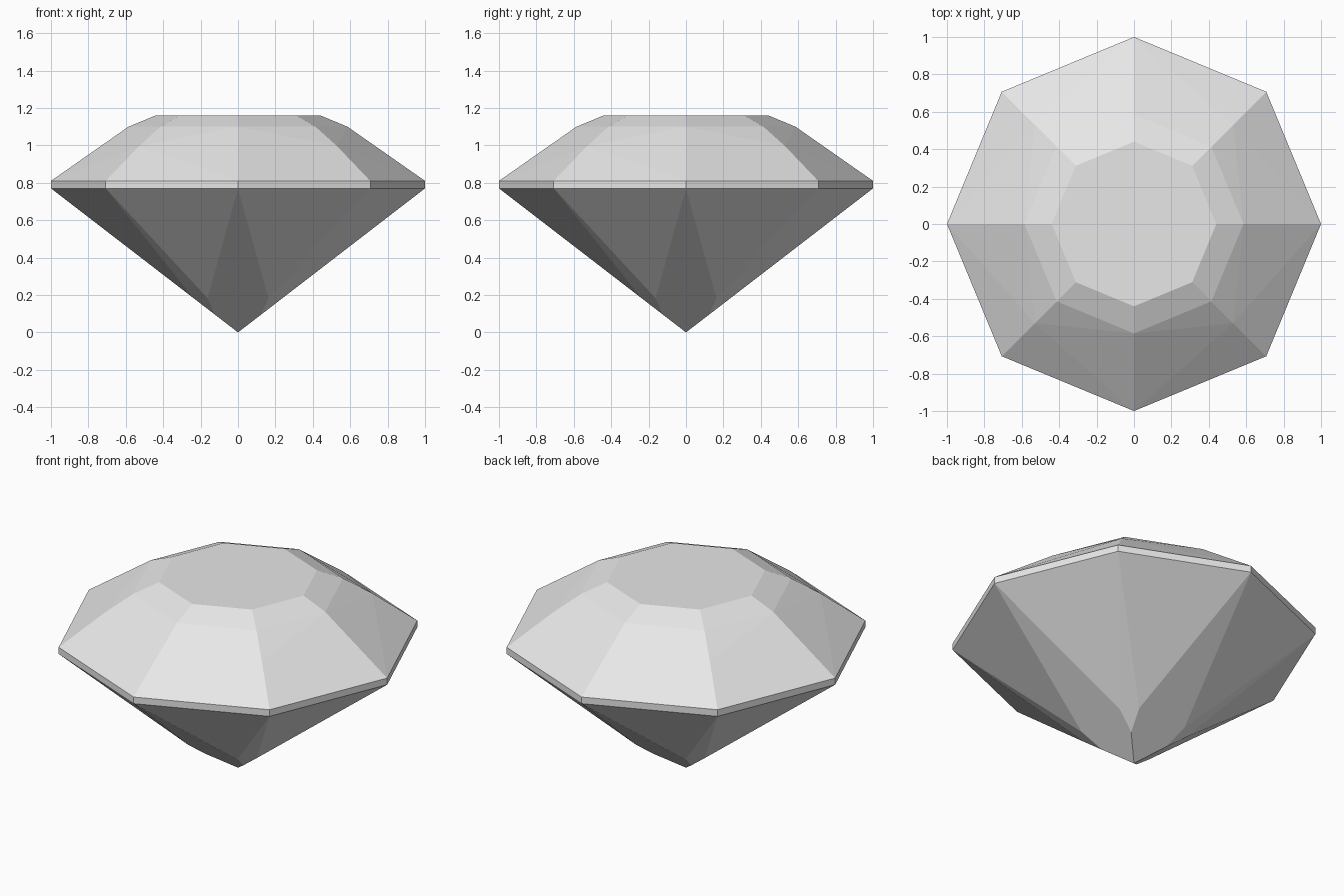
import bpy
import bmesh
from math import cos, sin, pi, radians

cube = bpy.data.objects.get("Cube")
if cube:
    bpy.data.objects.remove(cube, do_unlink=True)

# Stone colour
stone = bpy.data.materials.new("pale_grey_stone")
stone.use_nodes = True
GREY = (0.8, 0.8, 0.8, 1.0)
stone.diffuse_color = GREY
stone.node_tree.nodes["Principled BSDF"].inputs["Base Color"].default_value = GREY


def ring(radius, z, count=8, start=0.0):
    """Evenly spaced points on a circle."""
    step = 2 * pi / count
    return [(radius * cos(start + i * step), radius * sin(start + i * step), z)
            for i in range(count)]


BELT_LOW, BELT_HIGH = 0.77, 0.81

# Crown: table, bezel ring, and slightly raised diagonal corners
points = ring(0.44, 1.16) + ring(0.585, 1.10)
points += ring(0.75, 0.995, 4, pi / 4)

# Girdle: thin octagonal belt
points += ring(1.0, BELT_HIGH) + ring(1.0, BELT_LOW)

# Pavilion: tip, diagonal ridge ends, and the lower corners of the large facets
points.append((0, 0, 0))
points += ring(0.177, 0.125 * BELT_LOW, 4, pi / 4)
for sx in (-1, 1):
    for sy in (-1, 1):
        for a, b in ((0.163, 0.238), (0.238, 0.163)):
            points.append((sx * a, sy * b, 0.238 * BELT_LOW))

# The cut stone is convex, so its facets are the hull of these corners
bm = bmesh.new()
for p in points:
    bm.verts.new(p)
bmesh.ops.convex_hull(bm, input=bm.verts[:])
bmesh.ops.dissolve_limit(bm, angle_limit=radians(0.4),
                         verts=bm.verts[:], edges=bm.edges[:])
bmesh.ops.recalc_face_normals(bm, faces=bm.faces[:])
mesh = bpy.data.meshes.new("cut_gemstone")
bm.to_mesh(mesh)
bm.free()
mesh.materials.append(stone)
gem = bpy.data.objects.new("cut_gemstone", mesh)
bpy.context.collection.objects.link(gem)
